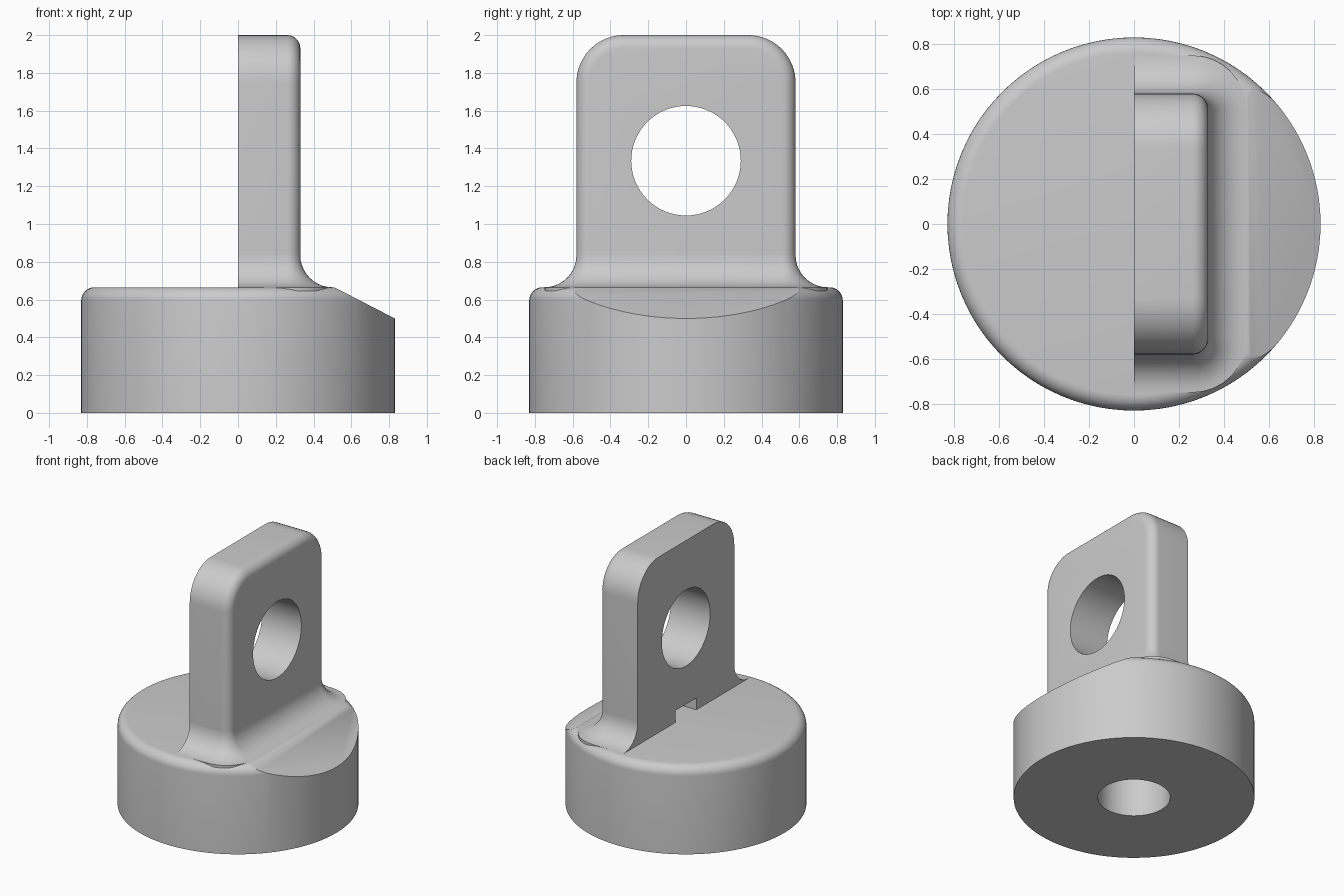
import bpy, bmesh
from math import sin, cos, pi, radians

if "Cube" in bpy.data.objects:
    bpy.data.objects.remove(bpy.data.objects["Cube"])

grey = bpy.data.materials.new("plain grey")
grey.use_nodes = True
grey.diffuse_color = (0.6, 0.6, 0.6, 1)
grey.node_tree.nodes["Principled BSDF"].inputs["Base Color"].default_value = (0.6, 0.6, 0.6, 1)

RADIUS, BASE_TOP, EDGE = 0.83, 0.665, 0.07
THICK, HALF, TOP = 0.33, 0.58, 2.0
FILLET, CORNER = 0.17, 0.25


def arc(cx, cy, r, start, end, n):
    """Points on a circular arc, angles in degrees."""
    angles = [radians(start + (end - start) * i / n) for i in range(n + 1)]
    return [(cx + r * cos(a), cy + r * sin(a)) for a in angles]


def loft(name, rings, cut=None):
    """Skin a stack of equal rings and cap both ends."""
    bm = bmesh.new()
    loops = [[bm.verts.new(p) for p in ring] for ring in rings]
    n = len(loops[0])
    for a, b in zip(loops, loops[1:]):
        for i in range(n):
            j = (i + 1) % n
            bm.faces.new((a[i], a[j], b[j], b[i]))
    bm.faces.new(loops[0])
    bm.faces.new(loops[-1])
    if cut:
        point, normal = cut
        result = bmesh.ops.bisect_plane(bm, geom=bm.verts[:] + bm.edges[:] + bm.faces[:],
                                        plane_co=point, plane_no=normal, clear_outer=True)
        edges = [e for e in result["geom_cut"] if isinstance(e, bmesh.types.BMEdge)]
        bmesh.ops.edgeloop_fill(bm, edges=edges)
    bmesh.ops.recalc_face_normals(bm, faces=bm.faces[:])
    mesh = bpy.data.meshes.new(name)
    bm.to_mesh(mesh)
    bm.free()
    mesh.materials.append(grey)
    obj = bpy.data.objects.new(name, mesh)
    bpy.context.collection.objects.link(obj)
    return obj


def activate(obj):
    bpy.ops.object.select_all(action='DESELECT')
    obj.select_set(True)
    bpy.context.view_layer.objects.active = obj


def carve(obj, cutter):
    """Subtract the cutter, then discard it."""
    cutter.hide_render = True
    mod = obj.modifiers.new("cut", 'BOOLEAN')
    mod.operation, mod.object, mod.solver = 'DIFFERENCE', cutter, 'EXACT'
    activate(obj)
    bpy.ops.object.modifier_apply(modifier=mod.name)
    bpy.data.objects.remove(cutter)


def disc(r, z):
    return [(x, y, z) for x, y in arc(0, 0, r, 0, 360, 96)[:-1]]


# Round base with a softened rim and a sloping flat on one side
rim = arc(RADIUS - EDGE, BASE_TOP - EDGE, EDGE, 0, 90, 8)
base = loft("base", [disc(RADIUS, 0)] + [disc(r, z) for r, z in rim],
            cut=((RADIUS, 0, 0.5), (0.165, 0, 0.32)))
carve(base, loft("bore_cutter", [disc(0.25, -0.1), disc(0.25, 0.5)]))


# Upright lug: arched outline, rounded along its outer face
def outline(x, inset):
    w, t, r = HALF - inset, TOP - inset, CORNER - inset
    pts = [(w, BASE_TOP + FILLET)] + arc(w - r, t - r, r, 0, 90, 12)
    return [(x, y, z) for y, z in pts + [(-y, z) for y, z in reversed(pts)]]


edge = arc(THICK - EDGE, -EDGE, EDGE, 90, 0, 8)
edge = [(THICK - EDGE + EDGE * sin(i * pi / 16), EDGE * (1 - cos(i * pi / 16))) for i in range(9)]
lug = loft("lug", [outline(0, 0)] + [outline(x, d) for x, d in edge])
eye = [[(x, y, z) for y, z in arc(0, 1.335, 0.29, 0, 360, 64)[:-1]] for x in (-0.2, 0.6)]
carve(lug, loft("eye_cutter", eye))


# Flared foot blending the lug into the base
def plan(z, spread):
    r = EDGE + spread
    pts = [(0, HALF + spread)] + arc(THICK - EDGE, HALF - EDGE, r, 90, 0, 8)
    return [(x, y, z) for x, y in pts + [(x, -y) for x, y in reversed(pts)]]


flare = arc(FILLET, BASE_TOP + FILLET, FILLET, 270, 180, 10)
foot = loft("foot", [plan(BASE_TOP - 0.02, FILLET)] + [plan(z, s) for s, z in flare])

# Small notch at the middle of the foot's flat face
slot = [[(x, y, z) for x, y in ((-0.1, -0.125), (0.2, -0.125), (0.2, 0.125), (-0.1, 0.125))]
        for z in (0.6, 0.755)]
carve(foot, loft("notch_cutter", slot))

for part in (base, lug, foot):
    activate(part)
    bpy.ops.object.shade_smooth_by_angle(angle=radians(30))
